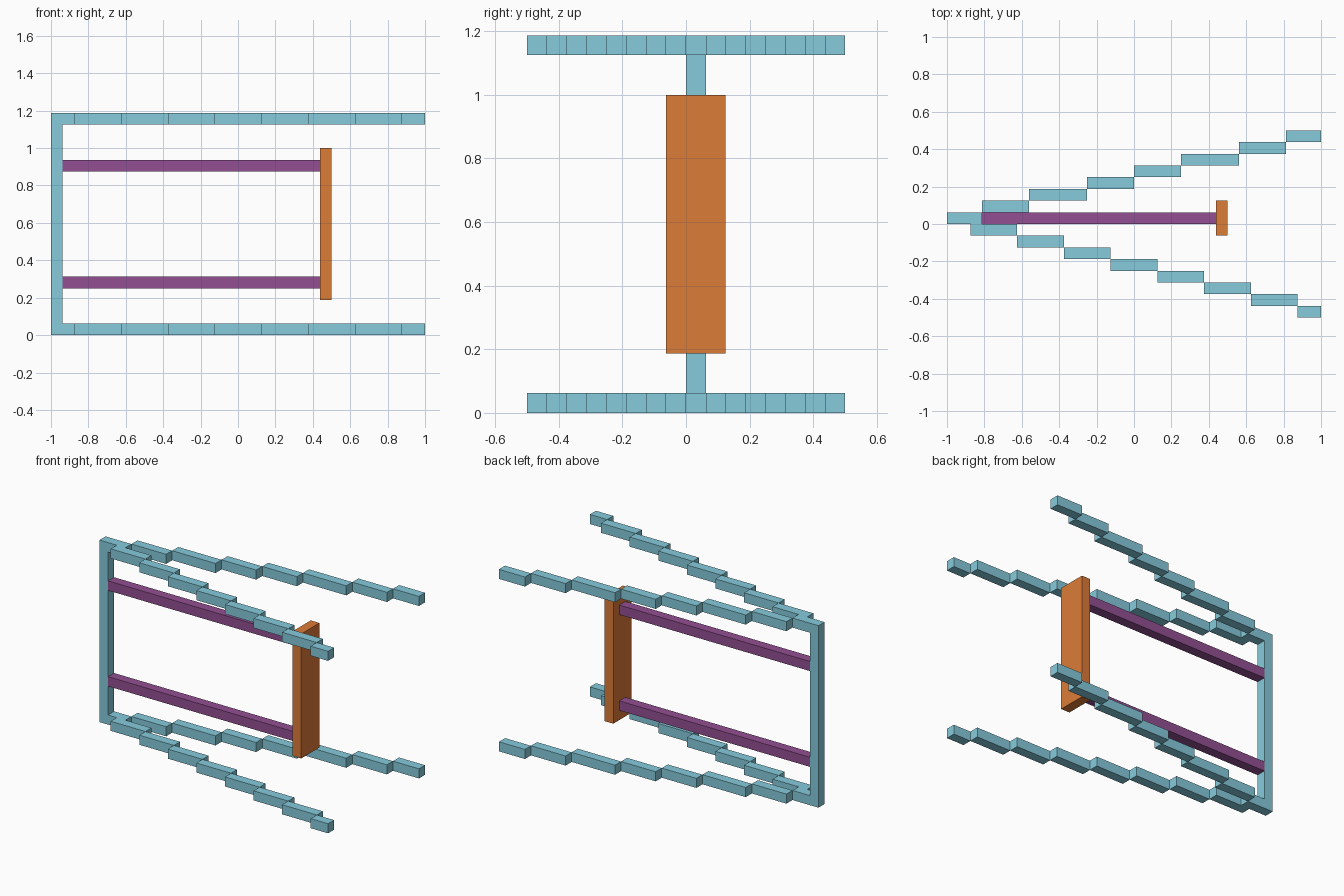
import bpy
import bmesh
from mathutils import Vector

if "Cube" in bpy.data.objects:
    bpy.data.objects.remove(bpy.data.objects["Cube"])

U = 1 / 16  # one block of the model's grid


def material(name, rgb):
    m = bpy.data.materials.new(name)
    m.diffuse_color = (*rgb, 1)
    m.use_nodes = True
    m.node_tree.nodes["Principled BSDF"].inputs["Base Color"].default_value = m.diffuse_color
    return m


BLUE = material("light_blue", (0.24, 0.60, 0.72))
ORANGE = material("orange", (0.72, 0.20, 0.04))
PURPLE = material("purple", (0.29, 0.08, 0.29))


def blocks(name, boxes, mat):
    """One object from (low corner, high corner) boxes in grid blocks."""
    bm = bmesh.new()
    for lo, hi in boxes:
        lo, hi = Vector(lo) * U, Vector(hi) * U
        verts = bmesh.ops.create_cube(bm, size=1)["verts"]
        bmesh.ops.scale(bm, vec=hi - lo, verts=verts)
        bmesh.ops.translate(bm, vec=(lo + hi) / 2, verts=verts)
    mesh = bpy.data.meshes.new(name)
    bm.to_mesh(mesh)
    bm.free()
    mesh.materials.append(mat)
    obj = bpy.data.objects.new(name, mesh)
    bpy.context.collection.objects.link(obj)
    return obj


# Upright post at the narrow end
blocks("corner_post", [((-16, 0, 0), (-15, 1, 19))], BLUE)

# V-shaped stepped rails, bottom and top: each step moves one block sideways
back_cuts = [-13, -9, -4, 0, 4, 9, 13, 16]
front_cuts = [-14, -10, -6, -2, 2, 6, 10, 14, 16]
for name, z in (("lower", 0), ("upper", 18)):
    boxes = [((-15, 0, z), (-13, 1, z + 1))]
    for i, (a, b) in enumerate(zip(back_cuts, back_cuts[1:])):
        boxes.append(((a, i + 1, z), (b, i + 2, z + 1)))
    for i, (a, b) in enumerate(zip(front_cuts, front_cuts[1:])):
        boxes.append(((a, -i - 1, z), (b, -i, z + 1)))
    blocks(name + "_stepped_rail", boxes, BLUE)

# Straight bars from the post to the end board
for name, z in (("lower", 4), ("upper", 14)):
    blocks(name + "_bar", [((-15, 0, z), (7, 1, z + 1))], PURPLE)

# Upright end board
blocks("end_board", [((7, -1, 3), (8, 2, 16))], ORANGE)
